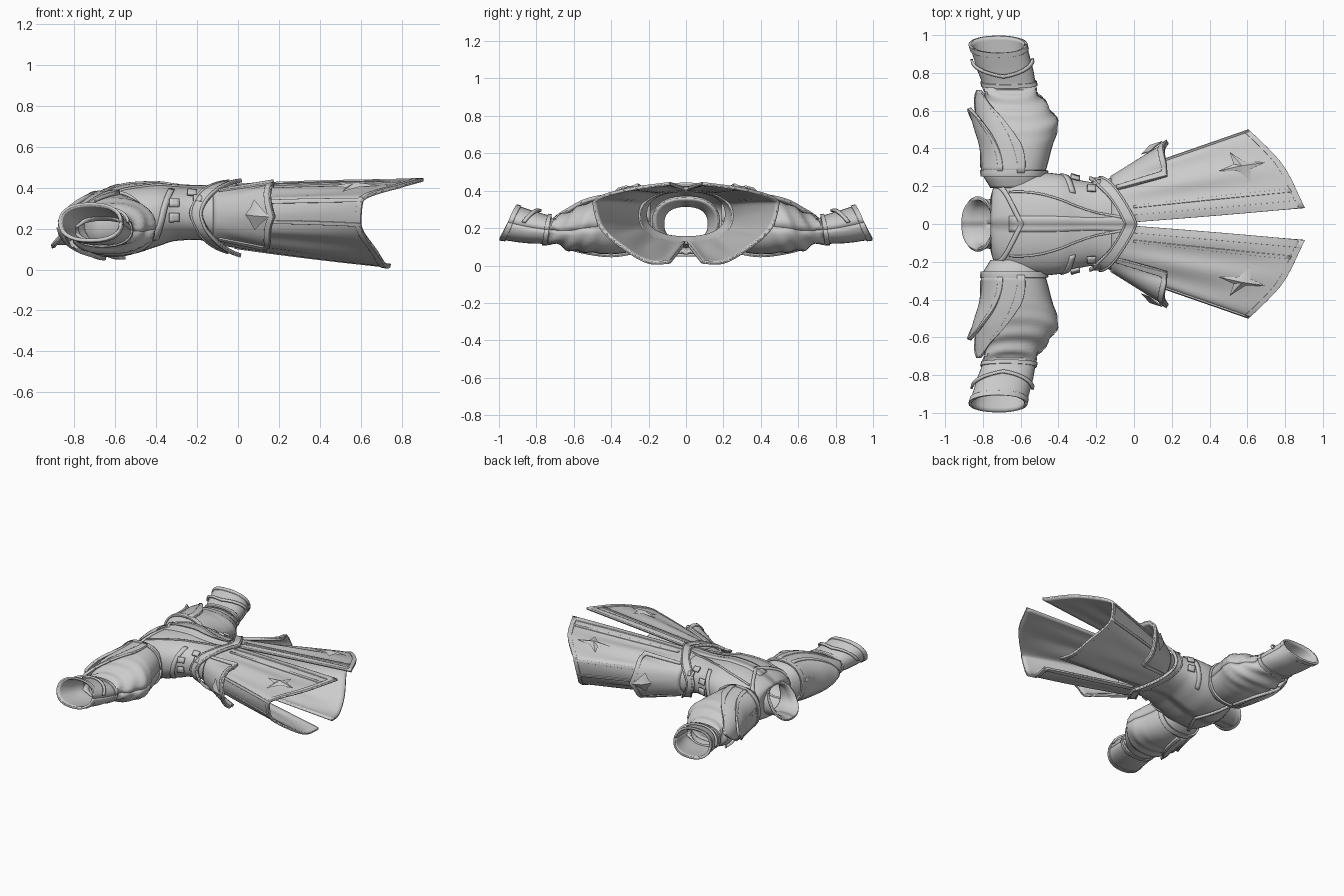
import bpy
from math import sin, cos, pi
from mathutils import Vector

cube = bpy.data.objects.get("Cube")
if cube:
    bpy.data.objects.remove(cube)

grey = bpy.data.materials.new("cloth grey")
grey.use_nodes = True
grey.diffuse_color = (0.6, 0.6, 0.6, 1)
grey.node_tree.nodes["Principled BSDF"].inputs["Base Color"].default_value = (0.6, 0.6, 0.6, 1)


def spline(rows, k):
    """Smooth, non-overshooting interpolation of rows keyed by their first value."""
    n = len(rows)
    k = min(max(k, rows[0][0]), rows[-1][0])
    i = next(j for j in range(n - 1) if k <= rows[j + 1][0])
    h = rows[i + 1][0] - rows[i][0]
    q = (k - rows[i][0]) / h
    out = []
    for c in range(1, len(rows[0])):
        sec = [(rows[j + 1][c] - rows[j][c]) / (rows[j + 1][0] - rows[j][0]) for j in range(n - 1)]

        def slope(j):
            if j == 0 or j == n - 1:
                return sec[min(j, n - 2)]
            a, b = sec[j - 1], sec[j]
            return 2 * a * b / (a + b) if a * b > 0 else 0
        a, b = rows[i][c], rows[i + 1][c]
        out.append(a + (b - a) * q * q * (3 - 2 * q)
                   + h * q * (1 - q) * (slope(i) * (1 - q) - slope(i + 1) * q))
    return out


def lift(f, s, t, d):
    """Point at distance d above surface f."""
    e = 0.004
    n = (f(s + e, t) - f(s - e, t)).cross(f(s, t + e) - f(s, t - e))
    return f(s, t) + n.normalized() * d


def finish(name, verts, faces, thick):
    mesh = bpy.data.meshes.new(name)
    mesh.from_pydata(verts, [], faces)
    mesh.materials.append(grey)
    ob = bpy.data.objects.new(name, mesh)
    bpy.context.collection.objects.link(ob)
    bpy.context.view_layer.objects.active = ob
    ob.select_set(True)
    bpy.ops.object.shade_smooth_by_angle(angle=0.6)
    ob.select_set(False)
    if thick:
        mod = ob.modifiers.new("thickness", "SOLIDIFY")
        mod.thickness, mod.offset = thick, -1
    mod = ob.modifiers.new("mirror", "MIRROR")
    mod.use_axis = (False, True, False)


def sheet(name, f, ns=16, nt=16, thick=0.012):
    verts = [f(i / ns, j / nt) for i in range(ns + 1) for j in range(nt + 1)]
    w = nt + 1
    faces = [(i * w + j, i * w + w + j, i * w + w + j + 1, i * w + j + 1)
             for i in range(ns) for j in range(nt)]
    finish(name, verts, faces, thick)


def mix(a, b, q):
    return a + (b - a) * q


def band(name, f, s, t, d=0.008, ns=16, nt=2, thick=0.014):
    """Raised strip on f; s and t are functions of the strip's own 0..1 coordinates."""
    sheet(name, lambda p, q: lift(f, s(p, q), t(p, q), d), ns, nt, thick)


def box_band(name, f, s0, s1, t0, t1, d=0.008, n=14):
    band(name, f, lambda p, q: mix(s0, s1, p), lambda p, q: mix(t0, t1, q), d, n, n)


def soft(v):
    return abs(v) ** 0.85 * (1 if v >= 0 else -1)


def oval(x, y, z, w, h, a):
    return x, y + w * soft(cos(a)), z + h * soft(sin(a))


# Torso: x, half width, low z, high z; t runs from chest centre to back centre
TORSO = [(-0.76, 0.14, 0.11, 0.33), (-0.735, 0.22, 0.09, 0.35), (-0.67, 0.265, 0.065, 0.38),
         (-0.52, 0.275, 0.075, 0.42), (-0.4, 0.265, 0.11, 0.425), (-0.3, 0.235, 0.14, 0.412),
         (-0.2, 0.22, 0.145, 0.405), (-0.12, 0.245, 0.125, 0.405), (0.03, 0.28, 0.085, 0.415)]


def torso(x, t):
    w, lo, hi = spline(TORSO, x)
    return Vector(oval(x, 0, (lo + hi) / 2, w, (hi - lo) / 2, pi / 2 - pi * t))


sheet("torso", lambda s, t: torso(mix(-0.76, -0.07, s), t), 44, 24)

# Collar: a tilted flaring tube
COLLAR = [(0, -0.83, 0.14, 0.11, 0.33, 0.08), (0.3, -0.8, 0.128, 0.12, 0.325, 0.07),
          (0.7, -0.745, 0.135, 0.12, 0.335, 0.05), (1, -0.68, 0.175, 0.11, 0.365, 0.05)]


def collar(s, t):
    x, w, lo, hi, tilt = spline(COLLAR, s)
    a = pi / 2 - pi * t
    return Vector(oval(x + tilt * sin(a), 0, (lo + hi) / 2, w, (hi - lo) / 2, a))


sheet("collar", collar, 12, 20)
box_band("collar_rim", collar, 0.0, 0.12, 0, 1, 0.008)
box_band("collar_base_trim", collar, 0.85, 1, 0, 1, 0.008)

# Chest: centre placket, curved piping and pointed yoke
band("placket", torso, lambda p, q: mix(-0.66, 0.0, p), lambda p, q: 0.035 * q, 0.007, 20)
band("chest_piping", torso, lambda p, q: mix(-0.66, -0.06, p),
     lambda p, q: 0.1 + 0.09 * cos(p * 2.6) + 0.014 * q, 0.008, 24)
band("yoke_trim", torso, lambda p, q: mix(-0.58, -0.71, p ** 0.8) - 0.025 * q,
     lambda p, q: 0.32 * p, 0.01, 16)
band("back_seam", torso, lambda p, q: mix(-0.55, -0.7, p) - 0.02 * q,
     lambda p, q: 1 - 0.35 * p, 0.008, 16)
band("side_strap", torso, lambda p, q: -0.31 - 0.03 * q - 0.08 * p,
     lambda p, q: mix(0.22, 0.75, p), 0.008, 16)


# Belt pointing down at the centre of front and back
def belt_s(p, q):
    v = abs(2 * p - 1)
    return mix(-0.24, -0.05, v ** 1.4) + 0.07 * q


band("belt", torso, belt_s, lambda p, q: p, 0.01, 36, 4, 0.015)
for edge in (0, 0.85):
    band("belt_edge", torso, lambda p, q: belt_s(p, edge + 0.15 * q), lambda p, q: p, 0.016, 36, 1)
for x, t in ((-0.25, 0.25), (-0.22, 0.33), (-0.34, 0.38), (-0.34, 0.5)):
    box_band("strap_buckle", torso, x, x + 0.05, t, t + 0.07, 0.025, 3)

# Skirt: ruled from the waist to the slanted hem
HEM = [(0, 0.905, 0.085, 0.437), (0.2, 0.79, 0.31, 0.405), (0.4, 0.61, 0.49, 0.335),
       (0.55, 0.6, 0.465, 0.225), (0.75, 0.68, 0.32, 0.085), (0.9, 0.73, 0.17, 0.014),
       (1, 0.745, 0.085, 0.02)]


def skirt(s, t):
    p = torso(-0.12, t).lerp(Vector(spline(HEM, t)), s)
    p.z += 0.007 * sin(t * 38) * sin(pi * min(max(s, 0), 1))
    return p


sheet("skirt_panel", lambda s, t: lift(skirt, s, t, 0.004), 24, 48)
box_band("hem_trim", skirt, 0.965, 1, 0, 1, 0.01, 32)
box_band("front_edge_trim", skirt, 0.12, 1, 0, 0.035, 0.01, 20)
box_band("front_inner_stripe", skirt, 0.12, 0.97, 0.075, 0.09, 0.01, 20)
box_band("side_trim", skirt, 0.3, 1, 0.385, 0.41, 0.012, 20)
box_band("side_back_trim", skirt, 0.3, 1, 0.545, 0.565, 0.012, 20)
box_band("back_edge_trim", skirt, 0.12, 1, 0.97, 1, 0.01, 20)


# Hip guard: a flared pointed plate with a raised rim
def hip(s, t):
    k = 2 * t - 1
    return lift(skirt, s * (0.45 - 0.11 * abs(k)), 0.49 + 0.26 * k,
                0.01 + 0.085 * s * (1 - 0.5 * abs(k)))


sheet("hip_guard", hip, 14, 20, 0.016)
box_band("hip_guard_tip_rim", hip, 0.91, 1, 0, 1, 0.008, 20)
box_band("hip_guard_front_rim", hip, 0.1, 1, 0, 0.06, 0.008)
box_band("hip_guard_back_rim", hip, 0.1, 1, 0.94, 1, 0.008)


def star(name, f, s, t, rs, rt, inner):
    """Faceted four-pointed emblem with a raised middle."""
    ring = []
    for i in range(8):
        r = inner if i % 2 else 1
        a = pi * i / 4
        ring.append(lift(f, s + rs * r * cos(a), t + rt * r * sin(a), 0.012))
    finish(name, ring + [lift(f, s, t, 0.03)], [(i, (i + 1) % 8, 8) for i in range(8)], 0)


star("hem_star", skirt, 0.78, 0.225, 0.14, 0.075, 0.35)
star("hip_diamond", hip, 0.75, 0.5, 0.2, 0.17, 0.68)

# Sleeves: y, low x, high x, low z, high z, tilt of the opening
ARM = [(0.19, -0.76, -0.5, 0.12, 0.35, 0), (0.27, -0.8, -0.47, 0.08, 0.375, 0),
       (0.4, -0.8, -0.435, 0.06, 0.365, 0), (0.53, -0.81, -0.4, 0.07, 0.335, 0),
       (0.62, -0.81, -0.45, 0.08, 0.295, 0), (0.72, -0.795, -0.52, 0.12, 0.26, 0.01),
       (0.82, -0.825, -0.54, 0.125, 0.28, 0.025), (0.95, -0.865, -0.575, 0.145, 0.315, 0.045)]


def arm(y, t):
    x0, x1, z0, z1, tilt = spline(ARM, y)
    a = 2 * pi * t
    y, x, z = oval(y - tilt * sin(a), (x0 + x1) / 2, (z0 + z1) / 2,
                   (x1 - x0) / 2, (z1 - z0) / 2, a)
    return Vector((x, y, z))


def folded_arm(s, t):
    y = mix(0.19, 0.75, s)
    fold = 0.02 * sin(y * 70 + 5 * sin(2 * pi * t)) * max(0, s - 0.4)
    return lift(arm, y, t, fold)


sheet("sleeve", folded_arm, 36, 28)
sheet("cuff", lambda s, t: lift(arm, mix(0.73, 0.95, s), t, 0.006), 12, 28)
box_band("cuff_rim", arm, 0.925, 0.952, 0, 1, 0.012, 28)
box_band("cuff_inner_trim", arm, 0.73, 0.755, 0, 1, 0.014, 28)
band("cuff_diagonal_trim", arm, lambda p, q: 0.8 + 0.06 * abs(2 * p - 1) + 0.018 * q,
     lambda p, q: mix(0.02, 0.5, p), 0.012, 20)
box_band("armhole_trim", arm, 0.255, 0.285, 0, 1, 0.014, 28)


# Shoulder guard: layered flaps sweeping to points
def flap(name, start, tip, centre, spread, rise):
    def f(s, t):
        width = spread * (1 - max(s, 0) ** 1.8) + 0.012
        swing = centre + (t - 0.5) * 2 * width
        return lift(arm, mix(start, tip, s), swing, 0.01 + rise * s * s)
    sheet(name, f, 16, 16, 0.014)
    box_band(name + "_front_rim", f, 0, 1, 0, 0.07, 0.006)
    box_band(name + "_back_rim", f, 0, 1, 0.93, 1, 0.006)


flap("shoulder_flap_long", 0.27, 0.71, 0.44, 0.22, 0.035)
flap("shoulder_flap_short", 0.28, 0.61, 0.48, 0.17, 0.06)
flap("shoulder_flap_back", 0.3, 0.64, 0.6, 0.13, 0.015)
star("shoulder_diamond", arm, 0.53, 0.5, 0.07, 0.07, 0.68)
